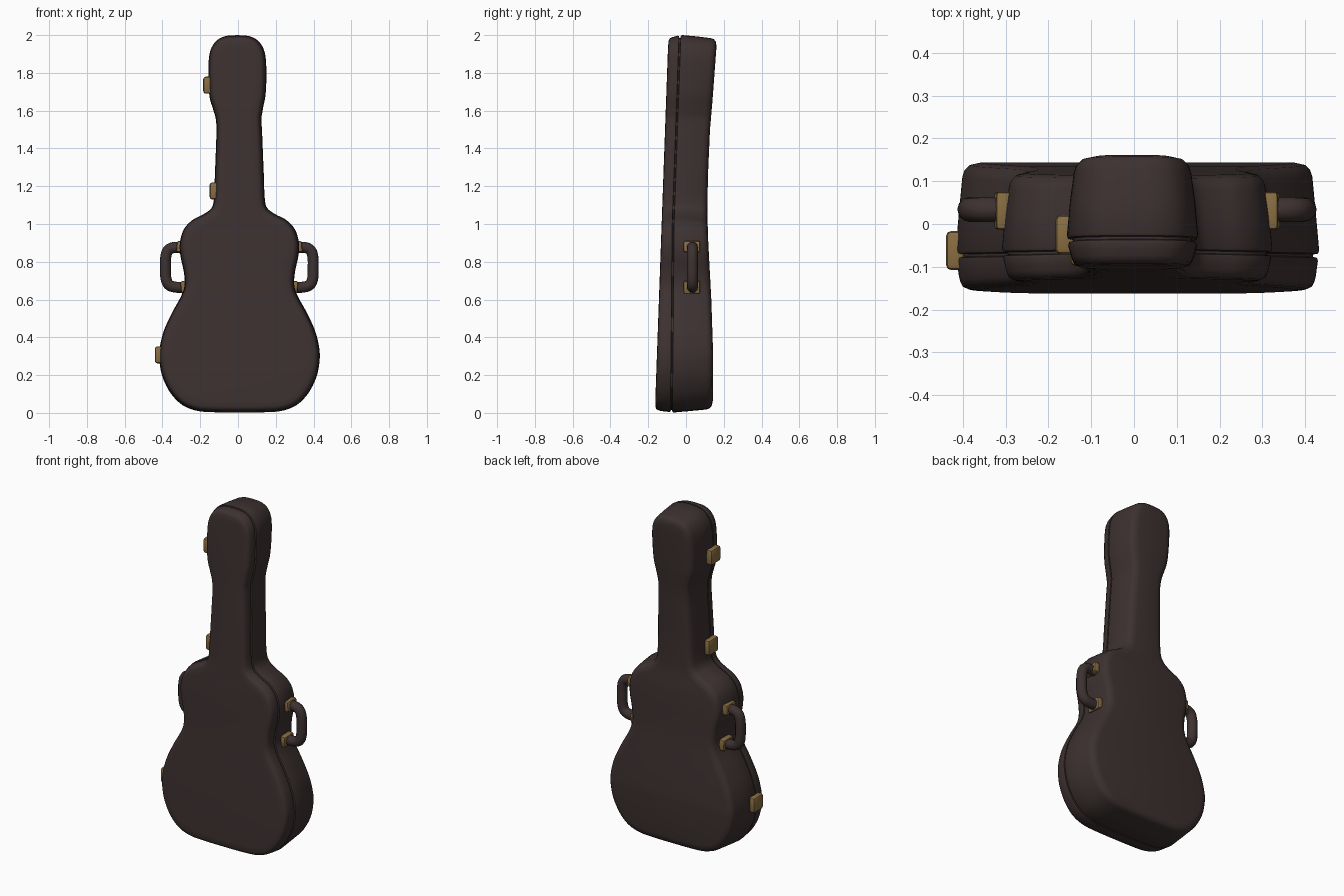
import bpy, bmesh, math
from mathutils import Vector

if "Cube" in bpy.data.objects:
    bpy.data.objects.remove(bpy.data.objects["Cube"])


def material(name, rgb):
    m = bpy.data.materials.new(name)
    m.diffuse_color = (*rgb, 1)
    m.use_nodes = True
    m.node_tree.nodes["Principled BSDF"].inputs["Base Color"].default_value = m.diffuse_color
    return m


LEATHER = material("dark brown leather", (0.046, 0.031, 0.030))
BRASS = material("aged brass", (0.25, 0.155, 0.055))


def lerp_table(table, z):
    """Linear interpolation through (z, value) pairs."""
    for (z0, v0), (z1, v1) in zip(table, table[1:]):
        if z <= z1:
            return v0 + (v1 - v0) * max(0, (z - z0) / (z1 - z0))
    return table[-1][1]


def spline(points, steps):
    """Catmull-Rom curve through points."""
    p = [Vector(q) for q in points]
    p = [2 * p[0] - p[1]] + p + [2 * p[-1] - p[-2]]
    out = []
    for a, b, c, d in zip(p, p[1:], p[2:], p[3:]):
        for k in range(steps):
            t = k / steps
            out.append(0.5 * (2 * b + (c - a) * t + (2 * a - 5 * b + 4 * c - d) * t * t
                              + (3 * b - a - 3 * c + d) * t ** 3))
    return out + [p[-2]]


def finish(obj, mat, angle=50):
    obj.data.materials.clear()
    obj.data.materials.append(mat)
    bpy.ops.object.select_all(action='DESELECT')
    obj.select_set(True)
    bpy.context.view_layer.objects.active = obj
    bpy.ops.object.shade_smooth_by_angle(angle=math.radians(angle))


# Case silhouette: half width and height, bottom to top
HALF = [(0, 0.002), (0.12, 0.003), (0.22, 0.01), (0.30, 0.04), (0.36, 0.098), (0.402, 0.175),
        (0.421, 0.25), (0.424, 0.33), (0.402, 0.43), (0.357, 0.53), (0.308, 0.62),
        (0.290, 0.68), (0.295, 0.75), (0.312, 0.83), (0.315, 0.90), (0.295, 0.97),
        (0.25, 1.02), (0.19, 1.052), (0.147, 1.085), (0.134, 1.14), (0.130, 1.25),
        (0.124, 1.4), (0.120, 1.54), (0.130, 1.60), (0.147, 1.67), (0.153, 1.75),
        (0.152, 1.86), (0.140, 1.925), (0.108, 1.972), (0.06, 1.995), (0, 2.0)]
# Depth of the front, seam and back at each height, and the sideways drift
DEPTH = {"front": [(0, -0.165), (2, -0.093)],
         "seam": [(0, -0.077), (1, -0.068), (2, -0.032)],
         "back": [(0, 0.141), (0.3, 0.144), (0.6, 0.134), (0.9, 0.118), (1.05, 0.113),
                  (1.25, 0.116), (1.5, 0.127), (1.65, 0.140), (2, 0.166)]}
DRIFT = [(0, 0.008), (1.5, 0.007), (1.65, -0.003), (2, -0.004)]
# Cross-section of the wall: inset, reference surface, offset from it
LAYERS = [(0.06, "front", 0), (0.03, "front", 0.002), (0.017, "front", 0.008),
          (0.011, "front", 0.02), (0.008, "front", 0.032), (0.003, "seam", -0.012),
          (0.005, "seam", -0.005), (0.014, "seam", -0.003), (0.014, "seam", 0.003),
          (0.003, "seam", 0.005), (0, "seam", 0.012), (0.007, "seam", 0.09),
          (0.016, "back", -0.034), (0.021, "back", -0.018), (0.033, "back", -0.006),
          (0.06, "back", 0)]


def build_case():
    half = spline(HALF, 5)
    n = len(half) - 1
    ring = half + [Vector((-p.x, p.y)) for p in half[n - 1:0:-1]]
    count = len(ring)
    normals = []
    for i in range(count):
        t = ring[(i + 1) % count] - ring[i - 1]
        normals.append(Vector((t.y, -t.x)).normalized())
    bm = bmesh.new()
    loops = []
    for inset, ref, off in LAYERS:
        loop = []
        for p, nrm in zip(ring, normals):
            q = p - nrm * inset
            loop.append(bm.verts.new((q.x + lerp_table(DRIFT, q.y),
                                      lerp_table(DEPTH[ref], q.y) + off, q.y)))
        loops.append(loop)
    # Walls
    for a, b in zip(loops, loops[1:]):
        for i in range(count):
            j = (i + 1) % count
            bm.faces.new((a[i], a[j], b[j], b[i]))
    # Front and back panels, in strips from side to side
    for loop in (loops[0], loops[-1]):
        for i in range(n):
            strip = [loop[i], loop[i + 1], loop[(count - i - 1) % count], loop[(count - i) % count]]
            bm.faces.new(list(dict.fromkeys(strip)))
    bmesh.ops.recalc_face_normals(bm, faces=bm.faces[:])
    mesh = bpy.data.meshes.new("case_body")
    bm.to_mesh(mesh)
    bm.free()
    obj = bpy.data.objects.new("case_body", mesh)
    bpy.context.collection.objects.link(obj)
    finish(obj, LEATHER)


def plate(name, center, size, bevel, tilt=0):
    """Brass block with bevelled edges."""
    bpy.ops.mesh.primitive_cube_add(size=1, location=center)
    obj = bpy.context.object
    obj.name = name
    obj.scale = size
    bpy.ops.object.transform_apply(location=False, rotation=False, scale=True)
    obj.rotation_euler.y = tilt
    mod = obj.modifiers.new("Bevel", 'BEVEL')
    mod.width = bevel
    mod.segments = 2
    bpy.ops.object.modifier_apply(modifier=mod.name)
    finish(obj, BRASS, 35)


def handle(name, side):
    """Rounded grip swept along a path."""
    path = spline([(0.298, 0.872), (0.345, 0.876), (0.378, 0.86), (0.390, 0.82), (0.391, 0.77),
                   (0.389, 0.715), (0.374, 0.679), (0.340, 0.666), (0.285, 0.664)], 4)
    curve = bpy.data.curves.new(name, 'CURVE')
    curve.dimensions = '3D'
    curve.bevel_depth = 0.029
    curve.bevel_resolution = 4
    curve.use_fill_caps = True
    s = curve.splines.new('POLY')
    s.points.add(len(path) - 1)
    for pt, p in zip(s.points, path):
        pt.co = (0.007 + side * p.x, 0.034, p.y, 1)
    obj = bpy.data.objects.new(name, curve)
    bpy.context.collection.objects.link(obj)
    bpy.ops.object.select_all(action='DESELECT')
    obj.select_set(True)
    bpy.context.view_layer.objects.active = obj
    bpy.ops.object.convert(target='MESH')
    finish(bpy.context.object, LEATHER)


build_case()

# Carrying handles with brass mounts on both sides
for label, side in (("right", 1), ("left", -1)):
    handle(label + "_handle", side)
    plate(label + "_upper_mount", (0.007 + side * 0.314, 0.031, 0.88),
          (0.036, 0.088, 0.058), 0.008, side * -0.1)
    plate(label + "_lower_mount", (0.007 + side * 0.292, 0.031, 0.665),
          (0.034, 0.088, 0.066), 0.008, side * 0.1)

# Brass latches across the seam on the left side
for name, x, y, z in (("head_latch", -0.160, -0.025, 1.735),
                      ("neck_latch", -0.126, -0.052, 1.175),
                      ("body_latch", -0.416, -0.062, 0.307)):
    plate(name, (x, y, z), (0.048, 0.092, 0.09), 0.013)
